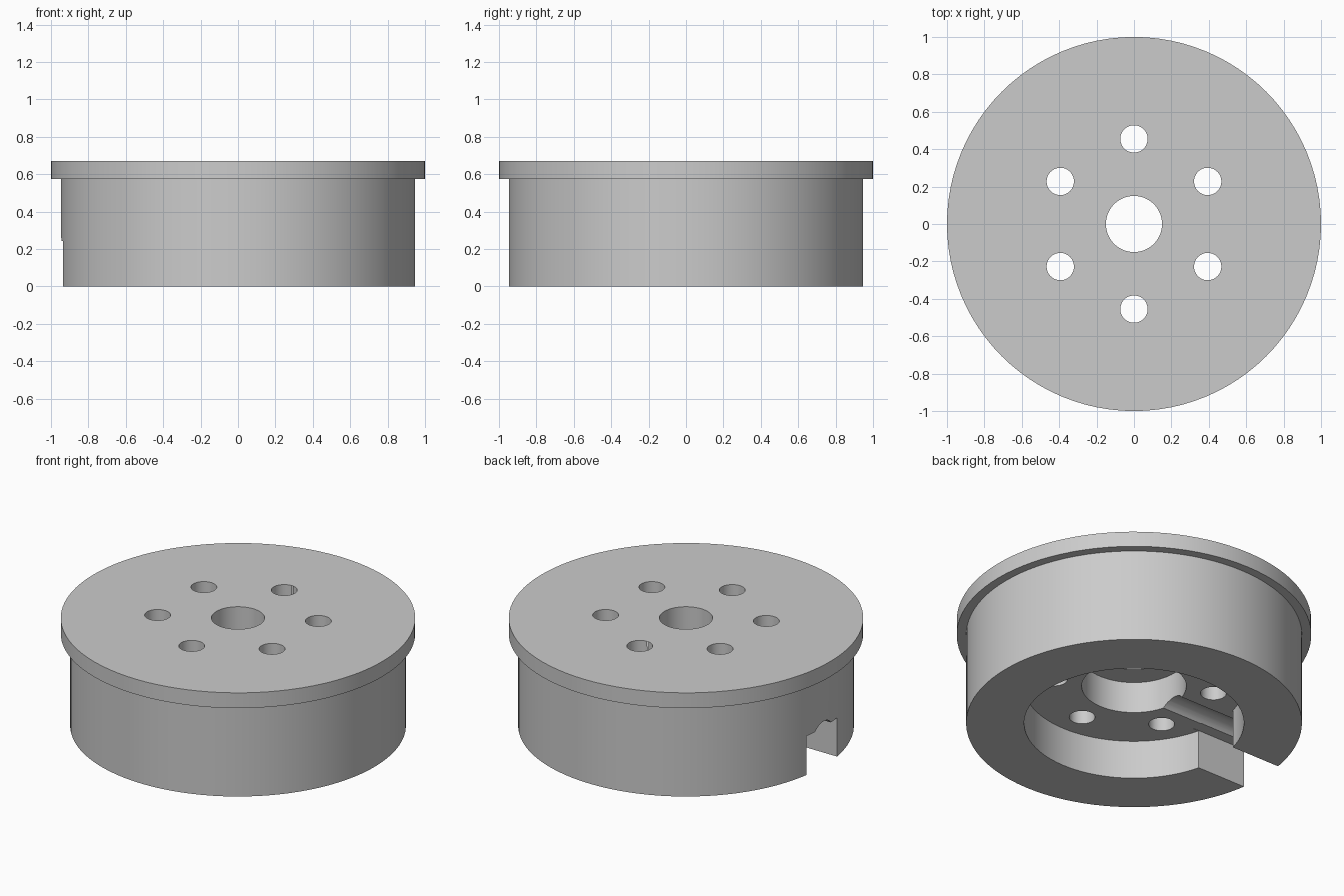
import bpy
import bmesh
from math import cos, sin, pi, radians
from mathutils import Matrix

SEGMENTS = 96

default = bpy.data.objects.get("Cube")
if default:
    bpy.data.objects.remove(default, do_unlink=True)

grey = bpy.data.materials.new("plain grey")
grey.use_nodes = True
grey.diffuse_color = (0.6, 0.6, 0.6, 1)
grey.node_tree.nodes["Principled BSDF"].inputs["Base Color"].default_value = (0.6, 0.6, 0.6, 1)


def make_object(name, bm):
    bmesh.ops.recalc_face_normals(bm, faces=bm.faces)
    mesh = bpy.data.meshes.new(name)
    bm.to_mesh(mesh)
    bm.free()
    mesh.materials.append(grey)
    obj = bpy.data.objects.new(name, mesh)
    bpy.context.collection.objects.link(obj)
    return obj


def lathe(name, profile):
    """Revolve a closed (radius, height) loop about z."""
    bm = bmesh.new()
    rings = []
    for i in range(SEGMENTS):
        a = 2 * pi * i / SEGMENTS
        rings.append([bm.verts.new((r * cos(a), r * sin(a), z)) for r, z in profile])
    n = len(profile)
    for i, ring in enumerate(rings):
        after = rings[(i + 1) % SEGMENTS]
        for j in range(n):
            k = (j + 1) % n
            bm.faces.new((ring[j], after[j], after[k], ring[k]))
    return make_object(name, bm)


def cylinder(name, radius, depth, matrix):
    bm = bmesh.new()
    bmesh.ops.create_cone(bm, cap_ends=True, segments=48, radius1=radius,
                          radius2=radius, depth=depth, matrix=matrix)
    return make_object(name, bm)


# Flanged cup: bore, top plate, rim, wall, hollow underside, stepped recess
cup = lathe("flanged_cup", [
    (0.15, 0.67), (1.0, 0.67), (1.0, 0.575), (0.947, 0.575),
    (0.947, 0), (0.62, 0), (0.62, 0.24), (0.295, 0.24),
    (0.295, 0.435), (0.15, 0.435)])

# Ring of six bolt holes
cutters = []
for i in range(6):
    a = radians(30 + 60 * i)
    place = Matrix.Translation((0.455 * cos(a), 0.455 * sin(a), 0.5))
    cutters.append(cylinder("bolt_hole_cutter", 0.073, 1, place))

# Open slot through the wall
bm = bmesh.new()
bmesh.ops.create_cube(bm, size=1, matrix=Matrix.Translation((-0.83, 0, 0.071))
                      @ Matrix.Diagonal((0.54, 0.3, 0.342, 1)))
cutters.append(make_object("slot_cutter", bm))

# Shallow round groove from the recess out through the slot roof
place = Matrix.Translation((-0.65, 0, 0.18)) @ Matrix.Rotation(pi / 2, 4, 'Y')
cutters.append(cylinder("groove_cutter", 0.1, 0.9, place))

# Cut, then discard the helpers
bpy.context.view_layer.objects.active = cup
for cutter in cutters:
    cutter.hide_render = True
    mod = cup.modifiers.new("cut", 'BOOLEAN')
    mod.operation = 'DIFFERENCE'
    mod.solver = 'EXACT'
    mod.object = cutter
    bpy.ops.object.modifier_apply(modifier=mod.name)
    bpy.data.objects.remove(cutter, do_unlink=True)

bpy.ops.object.select_all(action='DESELECT')
cup.select_set(True)
bpy.ops.object.shade_smooth_by_angle(angle=radians(30))
